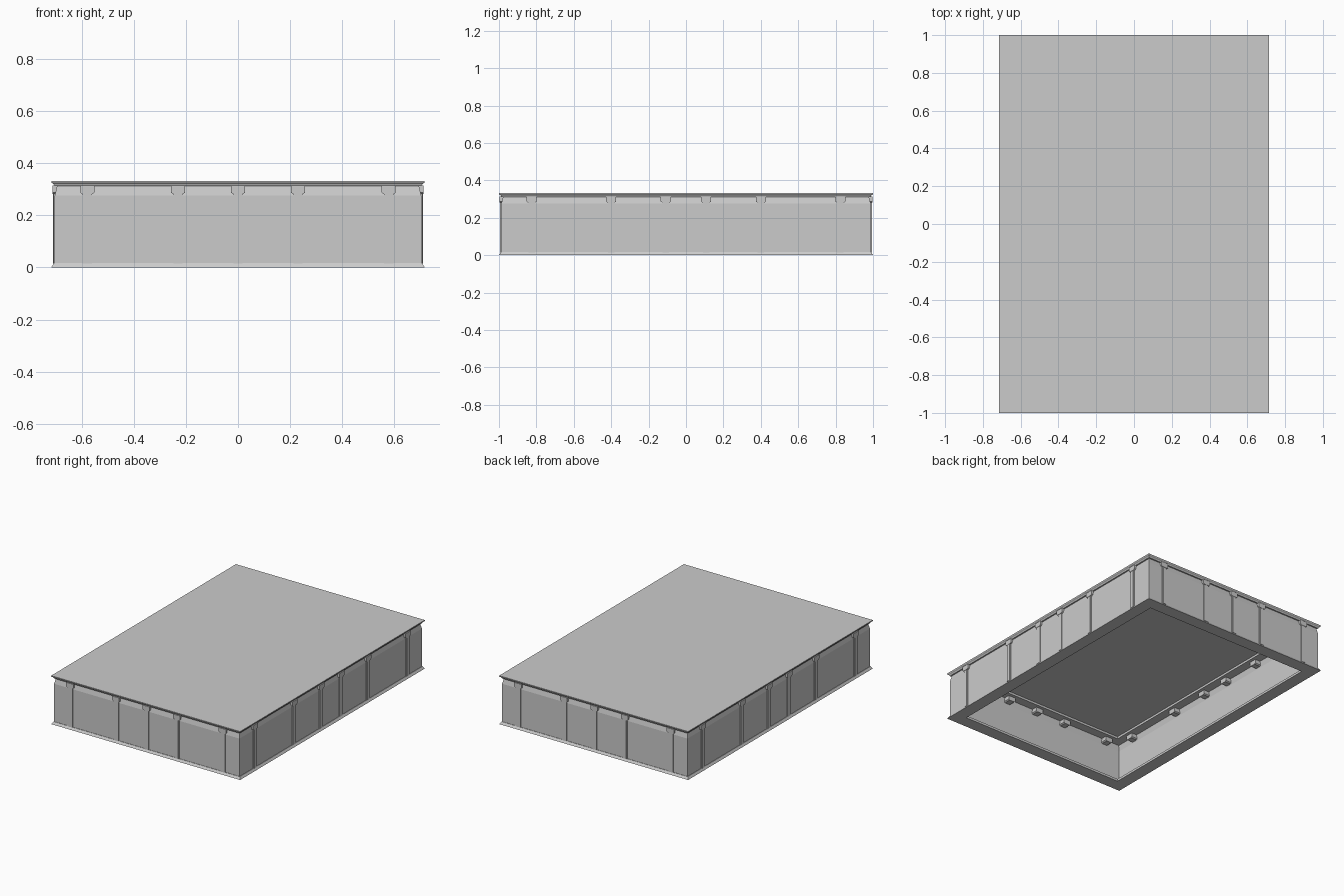
import bpy, bmesh
from math import pi
from mathutils import Matrix, Vector

cube = bpy.data.objects.get("Cube")
if cube:
    bpy.data.objects.remove(cube)

HX, HY, TOP = 0.716, 1.0, 0.332      # half width, half length, height
FRAME = 0.087                        # width of the base and cornice frames

stone = bpy.data.materials.new("grey_stone")
stone.use_nodes = True
stone.diffuse_color = (0.6, 0.6, 0.6, 1)
bsdf = stone.node_tree.nodes["Principled BSDF"]
bsdf.inputs["Base Color"].default_value = stone.diffuse_color
bsdf.inputs["Roughness"].default_value = 0.8


def finish(name, bm):
    bmesh.ops.recalc_face_normals(bm, faces=bm.faces)
    mesh = bpy.data.meshes.new(name)
    bm.to_mesh(mesh)
    bm.free()
    mesh.materials.append(stone)
    obj = bpy.data.objects.new(name, mesh)
    bpy.context.collection.objects.link(obj)
    return obj


def rectangle_sweep(name, profile, closed):
    """Carry an (inset, z) profile round the rectangular plan."""
    bm = bmesh.new()
    rings = []
    for inset, z in profile:
        x, y = HX - inset, HY - inset
        corners = ((-x, -y), (x, -y), (x, y), (-x, y))
        rings.append([bm.verts.new((a, b, z)) for a, b in corners])
    pairs = list(zip(rings, rings[1:]))
    if closed:
        pairs.append((rings[-1], rings[0]))
    else:
        bm.faces.new(rings[0])
        bm.faces.new(rings[-1])
    for low, high in pairs:
        for i in range(4):
            j = (i + 1) % 4
            bm.faces.new((low[i], low[j], high[j], high[i]))
    return finish(name, bm)


def mirrored_plate(bm, half_outline, outer, inner, place):
    """Extrude a left-right symmetric (half width, z) outline through a wall."""
    outline = half_outline + [(-w, z) for w, z in reversed(half_outline)]
    face = bm.faces.new([bm.verts.new((w, outer, z)) for w, z in outline])
    extruded = bmesh.ops.extrude_face_region(bm, geom=[face], use_keep_orig=True)
    new = [v for v in extruded["geom"] if isinstance(v, bmesh.types.BMVert)]
    bmesh.ops.translate(bm, verts=new, vec=Vector((0, inner - outer, 0)))
    bmesh.ops.transform(bm, matrix=place, verts=list(face.verts) + new)


# Flared base frame, open in the middle
rectangle_sweep("base_frame", [(0, 0), (0.002, 0.004), (0.01, 0.016),
                               (FRAME, 0.016), (FRAME, 0)], True)

# Thin walls with a frieze that leans in at the top
rectangle_sweep("walls", [(0.013, 0.01), (0.013, 0.275), (0.022, 0.314),
                          (0.026, 0.314), (0.017, 0.275), (0.017, 0.01)], True)

# Roof slab with a moulded cornice and a recessed ceiling
rectangle_sweep("roof_and_cornice", [(FRAME, 0.327), (FRAME, 0.312), (0.012, 0.312),
                                     (0.009, 0.319), (0.002, 0.324), (0, 0.327),
                                     (0, TOP)], False)

# Pilasters with stepped capitals on all four sides
short_side = (-0.578, -0.23, 0, 0.23, 0.578)
long_side = (-0.825, -0.4, -0.108, 0.108, 0.4, 0.825)
sides = (("front", 0, HY, short_side), ("left", pi / 2, HX, long_side),
         ("back", pi, HY, short_side), ("right", -pi / 2, HX, long_side))

for side, angle, reach, positions in sides:
    shafts, capitals = bmesh.new(), bmesh.new()
    for u in positions:
        place = Matrix.Rotation(angle, 4, "Z") @ Matrix.Translation((u, -reach, 0))
        mirrored_plate(shafts, [(0.018, 0.015), (0.018, 0.29)], 0.008, 0.016, place)
        mirrored_plate(shafts, [(0.012, 0.015), (0.012, 0.29)], 0.006, 0.009, place)
        mirrored_plate(capitals, [(0.019, 0.281), (0.027, 0.287), (0.027, 0.314)],
                       0.004, 0.065, place)
    finish(side + "_pilaster_shafts", shafts)
    finish(side + "_pilaster_capitals", capitals)
